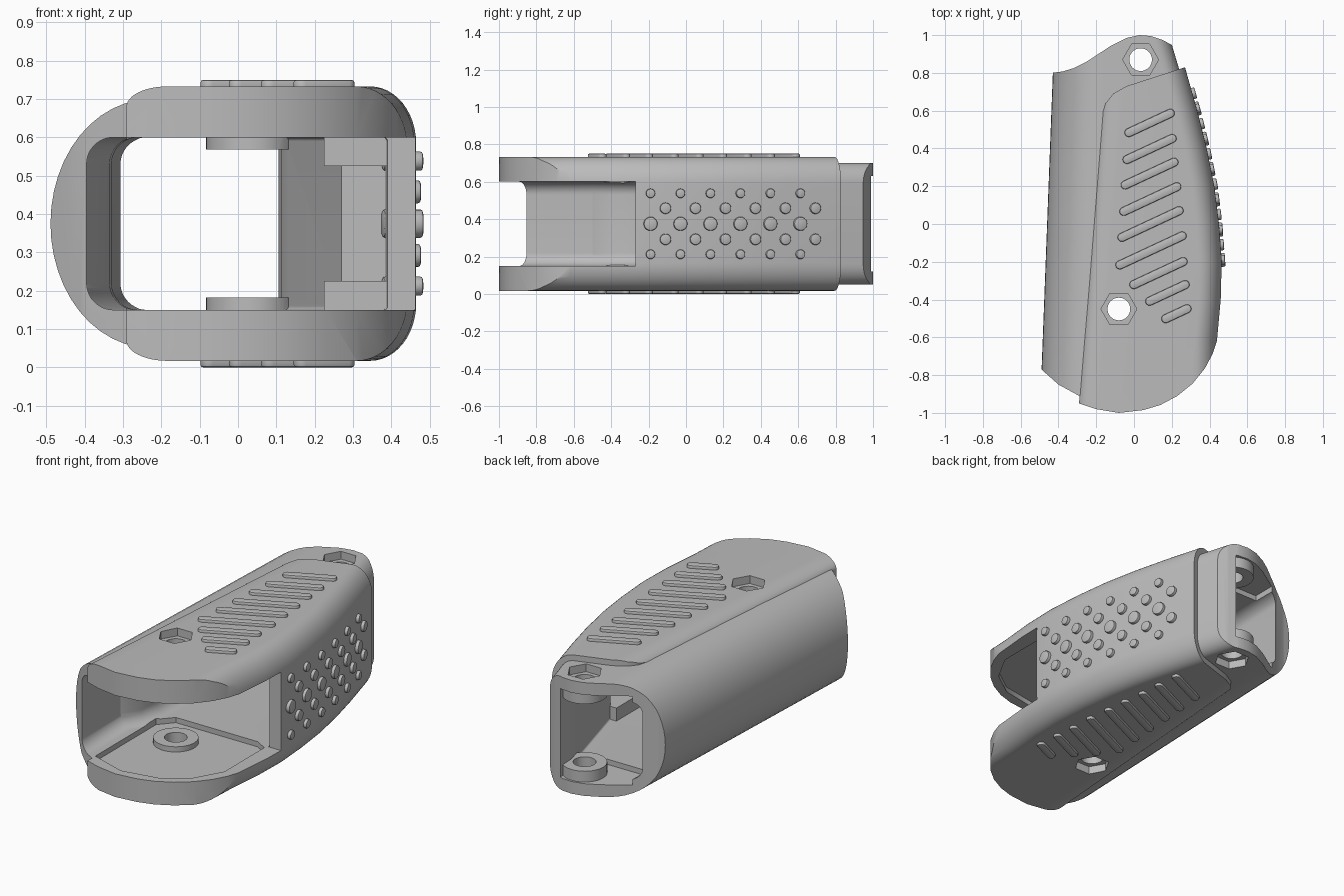
import bpy, bmesh
from math import sin, cos, pi, radians, atan2
from mathutils import Matrix

if "Cube" in bpy.data.objects:
    bpy.data.objects.remove(bpy.data.objects["Cube"], do_unlink=True)

MID = 0.375  # height of the mirror plane

grey = bpy.data.materials.new("plain_grey")
grey.use_nodes = True
grey.diffuse_color = (0.5, 0.5, 0.5, 1)
grey.node_tree.nodes["Principled BSDF"].inputs["Base Color"].default_value = (0.5, 0.5, 0.5, 1)


def loft(name, rings):
    """Closed solid through rings of equal point count."""
    bm = bmesh.new()
    loops = [[bm.verts.new(p) for p in ring] for ring in rings]
    n = len(loops[0])
    for a, b in zip(loops, loops[1:]):
        for i in range(n):
            j = (i + 1) % n
            bm.faces.new((a[i], a[j], b[j], b[i]))
    bm.faces.new(loops[0])
    bm.faces.new(loops[-1])
    bmesh.ops.recalc_face_normals(bm, faces=bm.faces)
    mesh = bpy.data.meshes.new(name)
    bm.to_mesh(mesh)
    bm.free()
    obj = bpy.data.objects.new(name, mesh)
    bpy.context.collection.objects.link(obj)
    mesh.materials.append(grey)
    return obj


def prism(name, outline, z0, z1):
    return loft(name, [[(x, y, z) for x, y in outline] for z in (z0, z1)])


def disc(r, sides, cx=0, cy=0):
    return [(cx + r * cos(2 * pi * i / sides), cy + r * sin(2 * pi * i / sides)) for i in range(sides)]


def section(y, xl, xr, half, left, right, n=12):
    """Upright slice with elliptical left and right corners (width, height)."""
    corners = [(xr, right, 1, 1), (xl, left, -1, 1), (xl, left, -1, -1), (xr, right, 1, -1)]
    pts = []
    for k, (x, (a, b), sx, sz) in enumerate(corners):
        for i in range(n + 1):
            t = pi / 2 * (k + i / n)
            pts.append((x - sx * a + a * cos(t), y, MID + sz * (half - b) + b * sin(t)))
    return pts


def select(obj):
    bpy.ops.object.select_all(action='DESELECT')
    obj.select_set(True)
    bpy.context.view_layer.objects.active = obj


def combine(obj, tool, operation):
    select(obj)
    mod = obj.modifiers.new("combine", 'BOOLEAN')
    mod.operation, mod.object, mod.solver = operation, tool, 'EXACT'
    bpy.ops.object.modifier_apply(modifier=mod.name)
    bpy.data.objects.remove(tool, do_unlink=True)


def soften(obj, width):
    mod = obj.modifiers.new("rounded_edge", 'BEVEL')
    mod.width, mod.segments, mod.angle_limit = width, 2, radians(50)
    select(obj)
    bpy.ops.object.modifier_apply(modifier=mod.name)
    bpy.ops.object.shade_smooth_by_angle(angle=radians(35))


# Right-hand contour of the sleeve
CONTOUR = [(-1.05, 0.42), (-0.62, 0.44), (-0.4, 0.46), (-0.2, 0.465), (0, 0.45), (0.2, 0.425),
           (0.4, 0.385), (0.6, 0.335), (0.9, 0.25)]


def side_x(y):
    for (y0, x0), (y1, x1) in zip(CONTOUR, CONTOUR[1:]):
        if y <= y1:
            return x0 + (x1 - x0) * (y - y0) / (y1 - y0), (x1 - x0) / (y1 - y0)


# Outer sleeve: rounded body trimmed to its plan outline
housing = loft("housing", [section(y, -0.2175 + 0.0775 * y, x, 0.358, (0.11, 0.053), (0.12, 0.15))
                           for y, x in CONTOUR])
arc = [(-0.6, -0.95), (-0.29, -0.95), (-0.2, -0.98), (-0.08, -1), (0.05, -0.985), (0.14, -0.958),
       (0.23, -0.91), (0.31, -0.845), (0.375, -0.765), (0.415, -0.69), (0.442, -0.61)]
rear = [(0.7, -0.5), (0.7, 0.98), (0.27, 0.83), (0.1, 0.775), (-0.04, 0.73), (-0.11, 0.69),
        (-0.15, 0.64), (-0.174, 0.56), (-0.6, 0.5)]
combine(housing, prism("sleeve_outline", arc + rear, -0.2, 1), 'INTERSECT')

# Inner shell that emerges at the left and at the back
inner = loft("inner_shell", [section(y, -0.46 + 0.038 * y, xr, 0.325, (0.27, 0.325), (0.09, 0.11))
                             for y, xr in [(-0.95, 0.245), (0.8, 0.245), (1.05, 0.17)]])
plan = [(-0.6, -0.62), (-0.49, -0.77), (-0.4, -0.85), (-0.29, -0.91), (0, -0.9), (0.2, -0.5), (0.5, 0),
        (0.5, 0.8), (0.205, 0.945), (0.15, 0.975), (0.09, 0.995), (0.03, 1), (-0.04, 0.985),
        (-0.12, 0.945), (-0.25, 0.86), (-0.32, 0.825), (-0.38, 0.807), (-0.44, 0.8), (-0.6, 0.8)]
combine(inner, prism("inner_outline", plan, -0.2, 1), 'INTERSECT')
combine(housing, inner, 'UNION')

# Through cavity, open at the front, back and front right side
steps = [(-1.1, -0.395, 0.7), (-0.5, -0.395, 0.7), (-0.4, -0.335, 0.7), (-0.272, -0.33, 0.7),
         (-0.27, -0.33, 0.39), (0.298, -0.32, 0.385), (0.3, -0.32, 0.27), (1.1, -0.3, 0.05)]
combine(housing, loft("cavity", [section(y, a, b, 0.225, (0.07, 0.07), (0.01, 0.01))
                                 for y, a, b in steps]), 'DIFFERENCE')

# Shallow floor and roof pockets
front_pocket = [(-0.29, -0.88), (-0.08, -0.95), (0.14, -0.91), (0.28, -0.81), (0.37, -0.65),
                (0.37, -0.29), (0.3, -0.25), (-0.22, -0.25), (-0.29, -0.33)]
rear_pocket = [(-0.26, 0.72), (0.12, 0.72), (0.1, 1.1), (-0.26, 1.1)]
for outline in (front_pocket, rear_pocket):
    combine(housing, prism("pocket", outline, MID - 0.255, MID + 0.255), 'DIFFERENCE')

# Bosses, hexagonal nut recesses and bolt holes: x, y, skin, boss top
BOLTS = [(-0.08, -0.45, 0.358, 0.225), (0.035, 0.87, 0.325, 0.193)]
for x, y, skin, tip in BOLTS:
    for s in (1, -1):
        boss = prism("boss", disc(0.118, 40, x, y), MID + s * tip, MID + s * 0.27)
        combine(housing, boss, 'UNION')
        nut = prism("nut_recess", disc(0.095, 6, x, y), MID + s * (skin - 0.045), MID + s * 0.5)
        combine(housing, nut, 'DIFFERENCE')
    combine(housing, prism("bolt_hole", disc(0.06, 32, x, y), -0.2, 1), 'DIFFERENCE')

select(housing)
bpy.ops.object.shade_smooth_by_angle(angle=radians(30))

# Corner ledges inside the right wall
for s, label in ((1, "upper"), (-1, "lower")):
    prism(label + "_ledge", [(0.225, 0.02), (0.4, 0.02), (0.4, 0.31), (0.225, 0.31)],
          MID + s * 0.15, MID + s * 0.24)

# Slanted grip bars on top and bottom: left end, right end, middle y
BARS = [(-0.05, 0.215, 0.535), (-0.06, 0.225, 0.397), (-0.07, 0.235, 0.267), (-0.077, 0.25, 0.132),
        (-0.087, 0.262, 0), (-0.098, 0.278, -0.14), (-0.024, 0.283, -0.26), (0.06, 0.294, -0.365),
        (0.145, 0.304, -0.475)]
R, SLANT = 0.023, radians(25)
for x0, x1, yc in BARS:
    reach = ((x1 - x0) / 2 - R) / cos(SLANT)
    shape = []
    for side in (1, -1):
        for i in range(9):
            t = SLANT + (0 if side > 0 else pi) - pi / 2 + pi * i / 8
            shape.append(((x0 + x1) / 2 + side * reach * cos(SLANT) + R * cos(t),
                          yc + side * reach * sin(SLANT) + R * sin(t)))
    for s, label in ((1, "top"), (-1, "bottom")):
        soften(prism(label + "_grip_bar", shape, MID + s * 0.34, MID + s * 0.375), 0.007)

# Round grip studs on the right side: height offset, first y, radius
ROWS = [(0, -0.19, 0.037), (0.083, -0.11, 0.03), (-0.083, -0.11, 0.03),
        (0.163, -0.19, 0.025), (-0.163, -0.19, 0.025)]
for dz, start, r in ROWS:
    for k in range(6):
        y = start + 0.16 * k
        x, slope = side_x(y)
        stud = prism("grip_stud", disc(r, 20), -0.03, 0.018)
        stud.data.transform(Matrix.Translation((x, y, MID + dz))
                            @ Matrix.Rotation(-atan2(slope, 1), 4, 'Z')
                            @ Matrix.Rotation(pi / 2, 4, 'Y'))
        soften(stud, 0.007)
